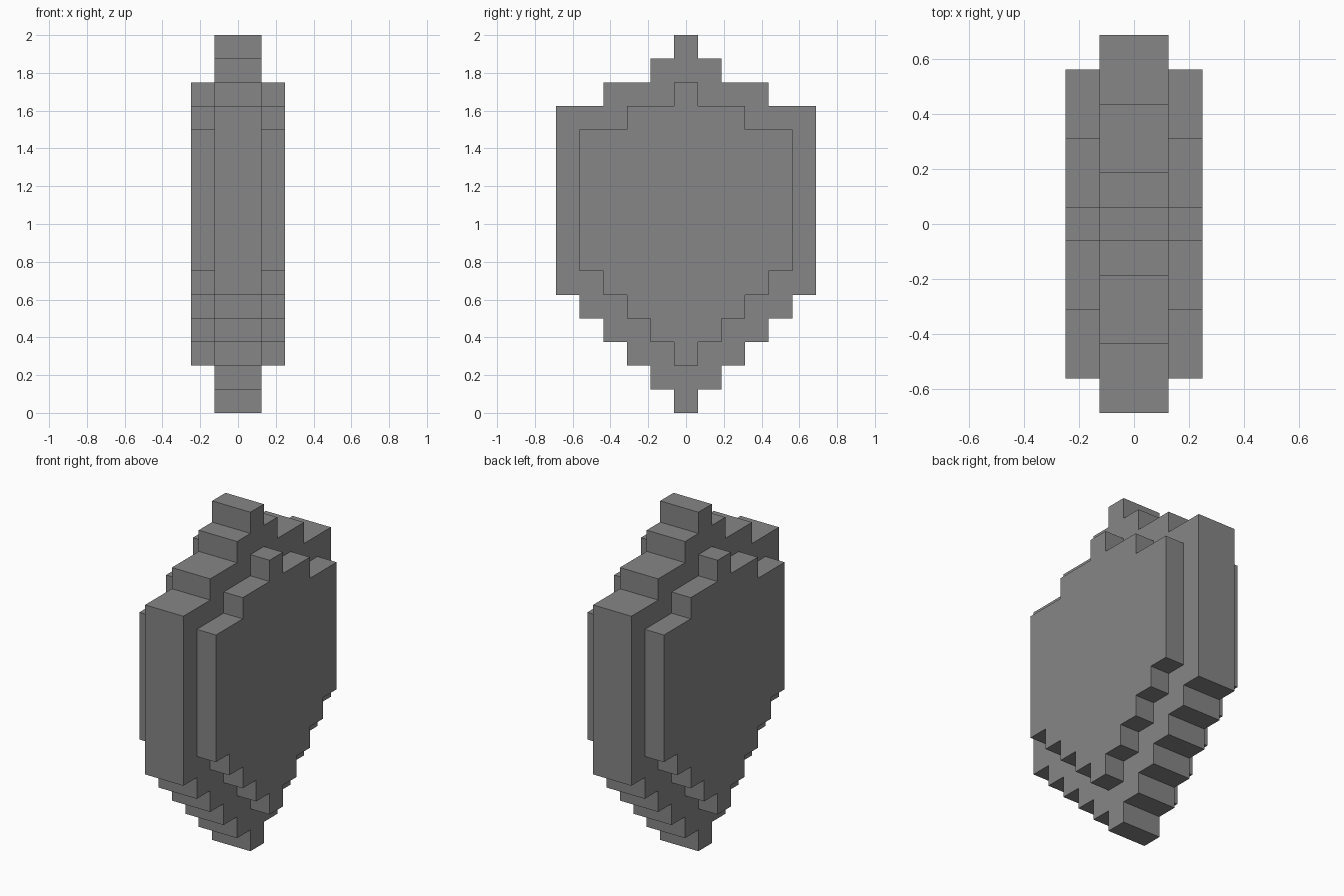
import bpy
import bmesh

cube = bpy.data.objects.get("Cube")
if cube:
    bpy.data.objects.remove(cube, do_unlink=True)

UNIT = 0.125  # size of one block

grey = bpy.data.materials.new("mid_grey")
grey.use_nodes = True
colour = (0.24, 0.24, 0.24, 1)
grey.diffuse_color = colour
grey.node_tree.nodes["Principled BSDF"].inputs["Base Color"].default_value = colour


def stepped_slab(name, x0, x1, steps, top):
    """Extrude a mirrored stepped outline; steps are (start height, half width) in blocks."""
    side = []
    ends = [z for z, _ in steps[1:]] + [top]
    for (z, half), end in zip(steps, ends):
        side += [(half, z), (half, end)]
    outline = side + [(-y, z) for y, z in reversed(side)]
    bm = bmesh.new()
    face = bm.faces.new([bm.verts.new((x0, y * UNIT, z * UNIT)) for y, z in outline])
    extruded = bmesh.ops.extrude_face_region(bm, geom=[face])
    moved = [v for v in extruded["geom"] if isinstance(v, bmesh.types.BMVert)]
    bmesh.ops.translate(bm, verts=moved, vec=(x1 - x0, 0, 0))
    bmesh.ops.recalc_face_normals(bm, faces=bm.faces)
    mesh = bpy.data.meshes.new(name)
    bm.to_mesh(mesh)
    bm.free()
    mesh.materials.append(grey)
    obj = bpy.data.objects.new(name, mesh)
    bpy.context.collection.objects.link(obj)
    return obj


# Thick shield core with stepped point and crest
core_steps = [(0, 0.5), (1, 1.5), (2, 2.5), (3, 3.5), (4, 4.5),
              (5, 5.5), (13, 3.5), (14, 1.5), (15, 0.5)]
stepped_slab("shield_core", -UNIT, UNIT, core_steps, 16)

# Smaller raised panels on both broad sides
panel_steps = [(2, 0.5), (3, 1.5), (4, 2.5), (5, 3.5), (6, 4.5), (12, 2.5), (13, 0.5)]
for name, sign in (("left_panel", 1), ("right_panel", -1)):
    stepped_slab(name, sign * UNIT, sign * 2 * UNIT, panel_steps, 14)
